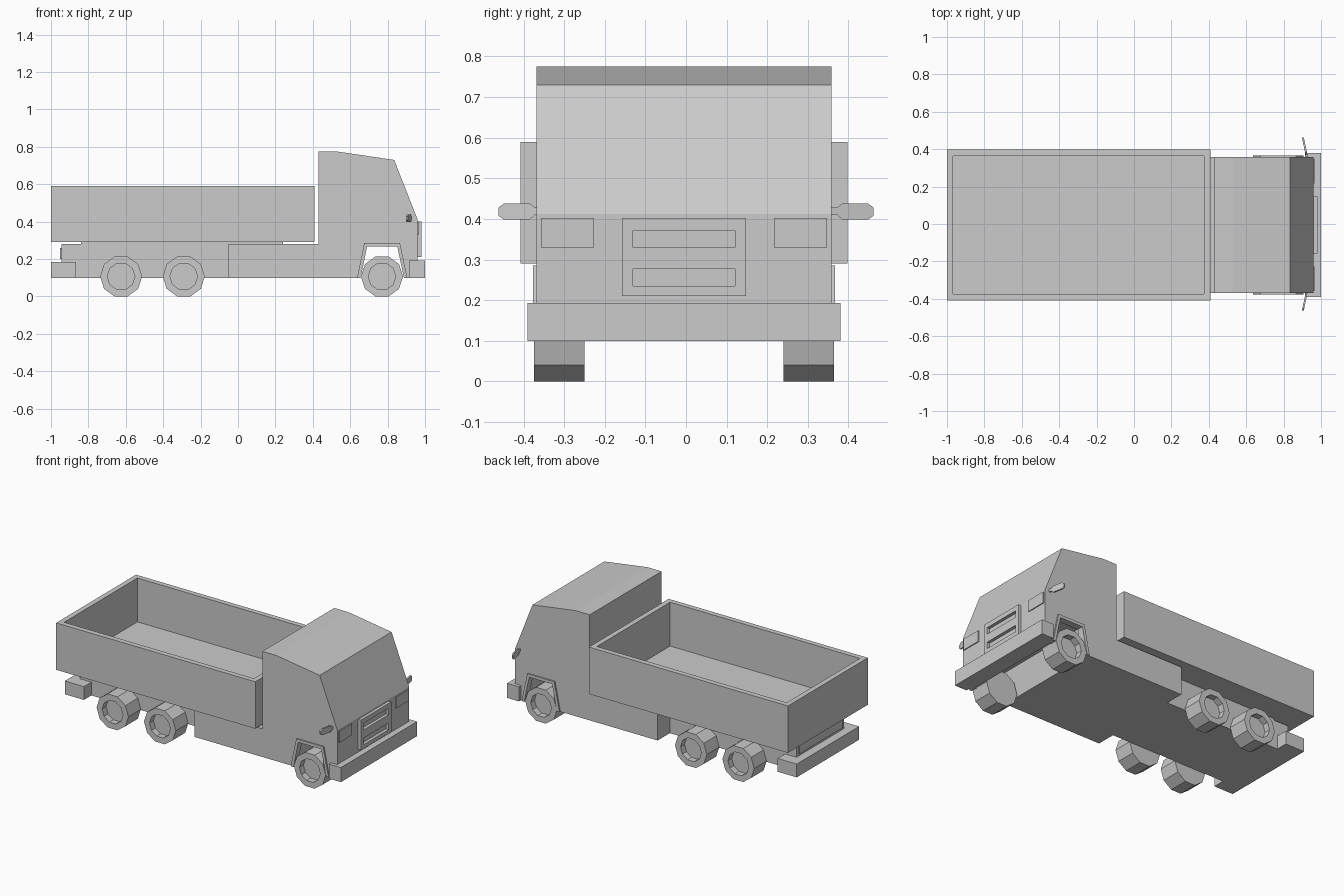
import bpy, bmesh, math
from mathutils import Matrix, Vector

if "Cube" in bpy.data.objects:
    bpy.data.objects.remove(bpy.data.objects["Cube"], do_unlink=True)

MID = -0.005  # centre line of the truck across y

grey = bpy.data.materials.new("light_grey")
grey.use_nodes = True
grey.diffuse_color = (0.6, 0.6, 0.6, 1)
grey.node_tree.nodes["Principled BSDF"].inputs["Base Color"].default_value = (0.6, 0.6, 0.6, 1)


def finish(name, bm):
    bmesh.ops.recalc_face_normals(bm, faces=bm.faces)
    mesh = bpy.data.meshes.new(name)
    bm.to_mesh(mesh)
    bm.free()
    mesh.materials.append(grey)
    obj = bpy.data.objects.new(name, mesh)
    bpy.context.collection.objects.link(obj)
    return obj


def add_box(bm, x, y, z):
    size = Matrix.Diagonal((x[1] - x[0], y[1] - y[0], z[1] - z[0], 1))
    centre = Vector((sum(x) / 2, sum(y) / 2 + MID, sum(z) / 2))
    return bmesh.ops.create_cube(bm, size=1, matrix=Matrix.Translation(centre) @ size)


def box(name, x, half, z):
    bm = bmesh.new()
    add_box(bm, x, (-half, half), z)
    return finish(name, bm)


def prism(name, points, offset):
    """Extrude a closed outline of 3D points along an offset."""
    bm = bmesh.new()
    face = bm.faces.new([bm.verts.new(p) for p in points])
    new = bmesh.ops.extrude_face_region(bm, geom=[face], use_keep_orig=True)["geom"]
    bmesh.ops.translate(bm, vec=offset, verts=[v for v in new if isinstance(v, bmesh.types.BMVert)])
    return finish(name, bm)


def side_prism(name, profile, y0, y1):
    return prism(name, [(x, y0 + MID, z) for x, z in profile], (0, y1 - y0, 0))


# Cab and side skirts in one profile, with the wheel arch cut right through
arch = [(0.645, 0.1), (0.682, 0.275), (0.86, 0.275), (0.895, 0.1)]
side_prism("cab_body", [(-0.05, 0.1)] + arch + [
    (0.96, 0.1), (0.96, 0.412), (0.835, 0.73), (0.53, 0.775), (0.43, 0.775),
    (0.43, 0.28), (-0.05, 0.28)], -0.363, 0.363)

# Wheel arch trims
outer = [(0.637, 0.1), (0.675, 0.285), (0.866, 0.285), (0.905, 0.1)]
inner = [(0.887, 0.1), (0.852, 0.266), (0.69, 0.266), (0.656, 0.1)]
for side, tag in ((-1, "right"), (1, "left")):
    side_prism("arch_trim_" + tag, outer + inner, side * 0.33, side * 0.372)

# Chassis, subframe, tail plate and bumpers
box("rear_chassis", (-0.945, -0.05), 0.24, (0.1, 0.28))
box("bed_subframe", (-0.84, 0.24), 0.24, (0.28, 0.295))
box("tail_plate", (-0.952, -0.945), 0.22, (0.2, 0.26))
box("rear_bumper", (-1.0, -0.865), 0.315, (0.1, 0.185))
box("front_bumper", (0.915, 1.0), 0.385, (0.1, 0.193))

# Open cargo bed: inset the top of a box and push it down
bm = bmesh.new()
add_box(bm, (-1.0, 0.408), (-0.403, 0.403), (0.29, 0.59))
top = max(bm.faces, key=lambda f: f.calc_center_median().z)
bmesh.ops.inset_individual(bm, faces=[top], thickness=0.047)
floor = bmesh.ops.extrude_face_region(bm, geom=[top])["geom"]
bmesh.ops.translate(bm, vec=(0, 0, -0.28), verts=[v for v in floor if isinstance(v, bmesh.types.BMVert)])
bmesh.ops.delete(bm, geom=[top], context="FACES_ONLY")
finish("cargo_bed", bm)

# Grille: a frame built from bars around two slots
bm = bmesh.new()
for z in ((0.21, 0.235), (0.277, 0.33), (0.372, 0.402)):
    add_box(bm, (0.955, 0.98), (-0.153, 0.153), z)
for z in ((0.235, 0.277), (0.33, 0.372)):
    for y in ((-0.153, -0.126), (0.126, 0.153)):
        add_box(bm, (0.955, 0.98), y, z)
finish("grille", bm)

# Headlights
for side, tag in ((-1, "right"), (1, "left")):
    bm = bmesh.new()
    add_box(bm, (0.95, 0.966), sorted((side * 0.222, side * 0.352)), (0.33, 0.402))
    finish("headlight_" + tag, bm)

# Mirrors: thin plates swept backwards
shape = [(0.355, 0.41), (0.372, 0.41), (0.385, 0.398), (0.448, 0.398), (0.462, 0.408),
         (0.462, 0.428), (0.448, 0.438), (0.385, 0.438), (0.372, 0.428), (0.355, 0.428)]
for side, tag in ((-1, "right"), (1, "left")):
    prism("mirror_" + tag, [(0.995 - y * 0.21, side * y, z) for y, z in shape], (0.01, 0, 0))


# Ten-sided wheels with recessed hubs
def wheel(name, x, side):
    bm = bmesh.new()
    spin = Matrix.Rotation(math.pi / 2, 4, "X") @ Matrix.Rotation(math.pi / 2, 4, "Z")
    place = Matrix.Translation((x, side * 0.307 + MID, 0.107))
    bmesh.ops.create_cone(bm, cap_ends=True, segments=10, radius1=0.1125, radius2=0.1125, depth=0.125)
    # put one corner on the x axis
    corner = bm.verts[:][0].co
    bmesh.ops.rotate(bm, verts=bm.verts, matrix=Matrix.Rotation(-math.atan2(corner.y, corner.x), 3, "Z"))
    bmesh.ops.transform(bm, matrix=place @ Matrix.Rotation(math.pi / 2, 4, "X"), verts=bm.verts)
    bm.normal_update()
    cap = max((f for f in bm.faces if len(f.verts) == 10),
              key=lambda f: f.calc_center_median().y * side)
    bmesh.ops.inset_individual(bm, faces=[cap], thickness=0.039)
    bmesh.ops.inset_individual(bm, faces=[cap], thickness=0.0, depth=-0.04)
    return finish(name, bm)


for x, axle in ((0.77, "front"), (-0.29, "middle"), (-0.625, "rear")):
    for side, tag in ((-1, "right"), (1, "left")):
        wheel(f"{axle}_wheel_{tag}", x, side)
